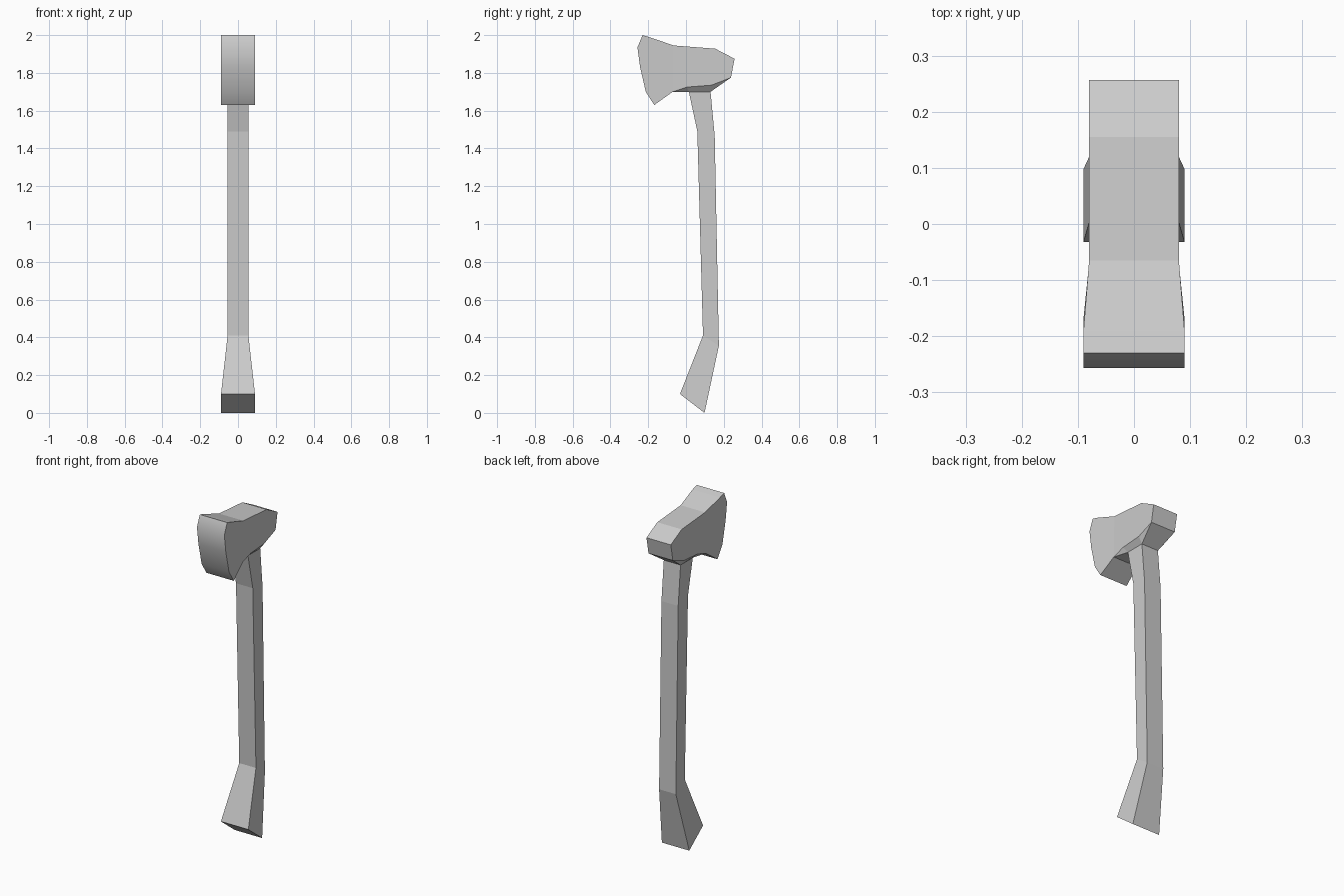
import bpy, bmesh, math

if "Cube" in bpy.data.objects:
    bpy.data.objects.remove(bpy.data.objects["Cube"])


def finish(name, bm):
    bmesh.ops.recalc_face_normals(bm, faces=bm.faces[:])
    mesh = bpy.data.meshes.new(name)
    bm.to_mesh(mesh)
    bm.free()
    obj = bpy.data.objects.new(name, mesh)
    bpy.context.collection.objects.link(obj)
    return obj


def both_sides(bm, points):
    """Mirrored vertex pairs from (half width, y, z) points."""
    return [[bm.verts.new((s * w, y, z)) for w, y, z in points] for s in (-1, 1)]


# Handle: four-sided loft, front and back point of each section
handle_sections = [  # half width, front y, front z, back y, back z
    (0.09, -0.032, 0.10, 0.098, 0.0),
    (0.055, 0.09, 0.41, 0.174, 0.355),
    (0.055, 0.06, 1.49, 0.152, 1.465),
    (0.055, 0.015, 1.70, 0.13, 1.70),
]
bm = bmesh.new()
rings = []
for w, fy, fz, by, bz in handle_sections:
    corners = [(-w, fy, fz), (w, fy, fz), (w, by, bz), (-w, by, bz)]
    rings.append([bm.verts.new(c) for c in corners])
for a, b in zip(rings, rings[1:]):
    for i in range(4):
        j = (i + 1) % 4
        bm.faces.new((a[i], a[j], b[j], b[i]))
bm.faces.new(rings[0][::-1])
finish("handle", bm)

# Head outline, from the lower neck around the poll, top and blade
outline = [
    (0.08, 0.005, 1.725),
    (0.08, 0.135, 1.735),
    (0.08, 0.238, 1.775),
    (0.08, 0.257, 1.875),
    (0.08, 0.155, 1.928),
    (0.08, -0.065, 1.945),
    (0.09, -0.19, 1.988),
    (0.09, -0.23, 2.0),
    (0.09, -0.257, 1.935),
    (0.09, -0.243, 1.83),
    (0.09, -0.213, 1.70),
    (0.09, -0.168, 1.63),
    (0.08, -0.07, 1.70),
]
bm = bmesh.new()
left, right = both_sides(bm, outline)
collar = both_sides(bm, [(0.055, 0.015, 1.70), (0.055, 0.13, 1.70)])

# Outer strip; the curved cutting face is smooth
for i in range(2, 12):
    f = bm.faces.new((left[i], left[i + 1], right[i + 1], right[i]))
    f.smooth = 7 <= i < 11

# Cheeks, and the underside tapering into the handle collar
for side, (cf, cb) in ((left, collar[0]), (right, collar[1])):
    bm.faces.new([side[i] for i in (0, 1, 2, 3, 4, 5, 12)])
    bm.faces.new(side[5:13])
    bm.faces.new((side[12], side[0], cf))
    bm.faces.new((side[0], side[1], cb, cf))
    bm.faces.new((side[1], side[2], cb))
bm.faces.new((left[12], right[12], collar[1][0], collar[0][0]))
bm.faces.new((left[2], right[2], collar[1][1], collar[0][1]))
finish("axe_head", bm)
